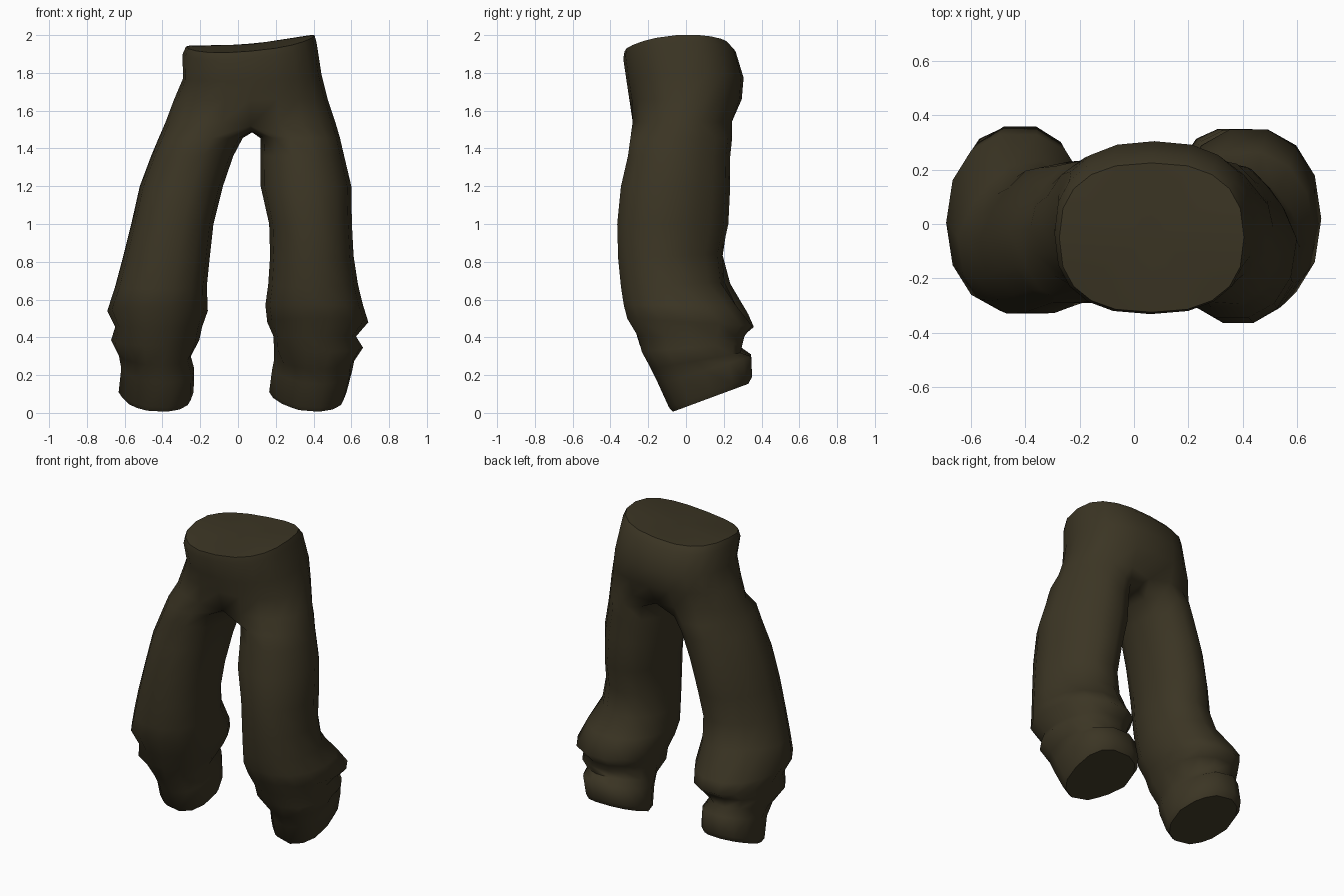
import bpy, bmesh, math

cloth = bpy.data.materials.new("dark olive cloth")
cloth.diffuse_color = (0.044, 0.0355, 0.0175, 1)

HIP_N, LEG_N = 20, 14
bm = bmesh.new()


def rounded(a, p=0.9):
    """Unit direction on a slightly squared circle."""
    c, s = math.cos(a), math.sin(a)
    return (math.copysign(abs(c) ** p, c), math.copysign(abs(s) ** p, s))


def bridge(a, b):
    n = len(a)
    for i in range(n):
        j = (i + 1) % n
        bm.faces.new((a[i], a[j], b[j], b[i]))


def cap(ring):
    centre = bm.verts.new(sum((v.co for v in ring), ring[0].co * 0) / len(ring))
    for i in range(len(ring)):
        a, b = ring[i], ring[(i + 1) % len(ring)]
        bm.faces.new((a, b, centre))
        bm.edges.get((a, b)).smooth = False


# Hips: z, x range, y range, strength of the saddle-shaped waistline, squareness
HIPS = [
    (1.97, -0.275, 0.405, -0.325, 0.225, 1.0, 0.80),
    (1.93, -0.293, 0.416, -0.332, 0.262, 1.0, 0.80),
    (1.78, -0.292, 0.442, -0.315, 0.305, 0.4, 0.84),
    (1.66, -0.338, 0.475, -0.300, 0.295, 0.0, 0.90),
    (1.54, -0.383, 0.515, -0.295, 0.255, 0.0, 0.94),
]
rings = []
for z, x0, x1, y0, y1, k, p in HIPS:
    ring = []
    for j in range(HIP_N):
        a = -math.pi / 2 - j * math.tau / HIP_N
        c, s = rounded(a, p)
        dip = k * (0.03 * c + 0.02 * s - 0.035 * s * s)
        ring.append(bm.verts.new(((x0 + x1) / 2 + c * (x1 - x0) / 2,
                                  (y0 + y1) / 2 + s * (y1 - y0) / 2, z + dip)))
    rings.append(ring)
for a, b in zip(rings, rings[1:]):
    bridge(a, b)
cap(rings[0])

# Crotch: pinch the middle of the last hip ring and span it front to back
hip = rings[-1]
for j in (0, HIP_N // 2):
    hip[j].co.y *= 0.86
    hip[j].co.z -= 0.02
crotch = [bm.verts.new((0.075, y, z)) for y, z in ((0.12, 1.49), (-0.02, 1.485), (-0.15, 1.49))]

# Legs: z, x range, y range, backward slope of the ring
LEFT = [
    (1.455, -0.420, 0.025, -0.292, 0.245, 0),
    (1.36, -0.460, -0.025, -0.290, 0.235, 0),
    (1.20, -0.520, -0.080, -0.310, 0.230, 0),
    (1.00, -0.565, -0.130, -0.328, 0.220, 0),
    (0.82, -0.610, -0.150, -0.330, 0.195, 0.05),
    (0.67, -0.650, -0.165, -0.330, 0.235, 0.05),
    (0.54, -0.692, -0.160, -0.320, 0.330, -0.05),
    (0.455, -0.650, -0.190, -0.275, 0.360, 0.0),
    (0.385, -0.672, -0.205, -0.245, 0.310, 0.10),
    (0.30, -0.630, -0.250, -0.195, 0.290, 0.20),
    (0.235, -0.618, -0.232, -0.150, 0.345, 0.30),
    (0.11, -0.632, -0.235, -0.090, 0.350, 0.37),
    (0.08, -0.612, -0.252, -0.070, 0.330, 0.37),
]
RIGHT = [
    (1.455, 0.118, 0.540, -0.295, 0.245, 0),
    (1.36, 0.120, 0.562, -0.308, 0.235, 0),
    (1.20, 0.120, 0.600, -0.345, 0.235, 0),
    (1.00, 0.165, 0.603, -0.365, 0.225, 0),
    (0.83, 0.170, 0.612, -0.360, 0.190, 0.05),
    (0.68, 0.160, 0.635, -0.345, 0.205, 0.05),
    (0.57, 0.145, 0.662, -0.330, 0.265, 0.0),
    (0.48, 0.155, 0.690, -0.312, 0.350, -0.06),
    (0.405, 0.188, 0.625, -0.255, 0.310, 0.0),
    (0.345, 0.190, 0.662, -0.235, 0.300, 0.08),
    (0.275, 0.190, 0.615, -0.185, 0.290, 0.18),
    (0.225, 0.180, 0.605, -0.145, 0.345, 0.30),
    (0.11, 0.165, 0.575, -0.090, 0.350, 0.37),
    (0.08, 0.185, 0.560, -0.070, 0.330, 0.37),
]


def corner_cut(side, z, c, s):
    """Flattening of one corner of a leg ring (c > 0 is the inner side)."""
    if z > 0.6 and c < 0 < s:                      # outer back of the upper leg
        return 1 - 0.33 * abs(c * s)
    if z < 0.32:                                   # twisted cuffs
        if side < 0 and c * s > 0:
            return 1 - 0.26 * c * s
        if side > 0 and s < 0 < c:
            return 1 + 0.40 * c * s
    return 1


def leg(side, rows):
    half = HIP_N // 2
    prev = [hip[(-side * j) % HIP_N] for j in range(half + 1)] + crotch
    for z, x0, x1, y0, y1, slope in rows:
        ring = []
        for i in range(LEG_N):
            c, s = rounded(-(i + 2) * math.tau / LEG_N, 0.9 if z > 0.25 else 0.8)
            cut = corner_cut(side, z, c, s)
            dy = cut * s * (y1 - y0) / 2 * 1.02
            ring.append(bm.verts.new(((x0 + x1) / 2 - side * cut * c * (x1 - x0) / 2,
                                      (y0 + y1) / 2 + dy, z + slope * dy)))
        bridge(prev, ring)
        prev = ring
    cap(prev)


leg(-1, LEFT)
leg(1, RIGHT)

bmesh.ops.recalc_face_normals(bm, faces=bm.faces[:])
mesh = bpy.data.meshes.new("trousers")
bm.to_mesh(mesh)
bm.free()
mesh.materials.append(cloth)
trousers = bpy.data.objects.new("trousers", mesh)
bpy.context.collection.objects.link(trousers)
bpy.context.view_layer.objects.active = trousers
trousers.select_set(True)
bpy.ops.object.shade_smooth_by_angle(angle=math.radians(80))
